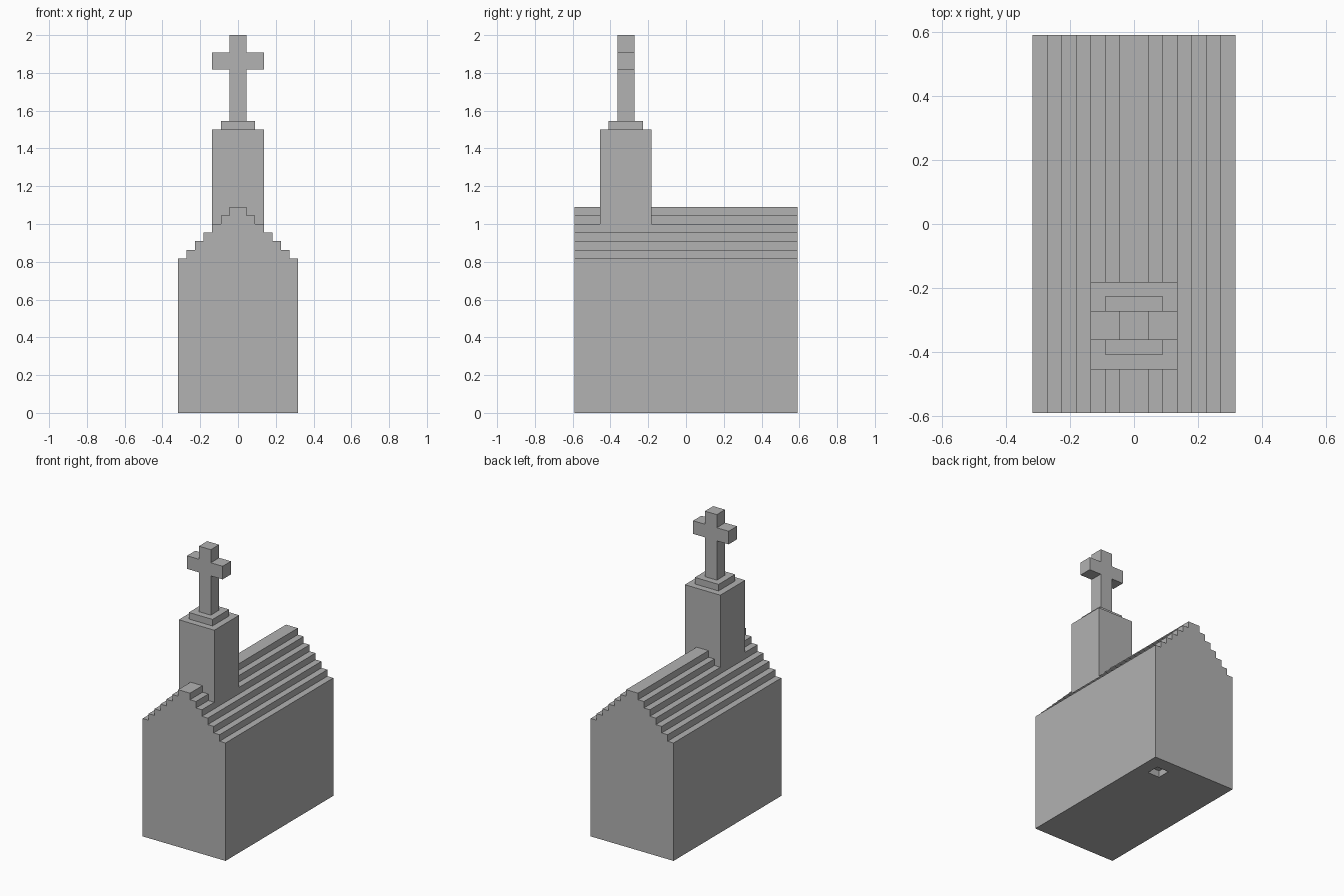
import bpy
import bmesh

cube = bpy.data.objects.get("Cube")
if cube:
    bpy.data.objects.remove(cube, do_unlink=True)

U = 2 / 44  # one block of the stepped grid

stone = bpy.data.materials.new("grey_stone")
stone.use_nodes = True
GREY = (0.445, 0.445, 0.445, 1)
stone.diffuse_color = GREY
stone.node_tree.nodes["Principled BSDF"].inputs["Base Color"].default_value = GREY


def extrude_profile(name, profile, y0, y1):
    """Extrude an (x, z) outline, given in blocks, from y0 to y1."""
    bm = bmesh.new()
    face = bm.faces.new([bm.verts.new((x * U, y0 * U, z * U)) for x, z in profile])
    moved = bmesh.ops.extrude_face_region(bm, geom=[face])["geom"]
    verts = [v for v in moved if isinstance(v, bmesh.types.BMVert)]
    bmesh.ops.translate(bm, verts=verts, vec=(0, (y1 - y0) * U, 0))
    bmesh.ops.recalc_face_normals(bm, faces=bm.faces)
    mesh = bpy.data.meshes.new(name)
    bm.to_mesh(mesh)
    bm.free()
    mesh.materials.append(stone)
    obj = bpy.data.objects.new(name, mesh)
    bpy.context.collection.objects.link(obj)
    return obj


def mirrored(half):
    """Close a right-hand outline with its mirror image."""
    return half + [(-x, z) for x, z in reversed(half)]


def block(name, x0, x1, y0, y1, z0, z1):
    return extrude_profile(name, [(x0, z0), (x1, z0), (x1, z1), (x0, z1)], y0, y1)


# Hall with stepped gable roof
half = [(7, 0)]
for step in range(7):
    half += [(7 - step, 18 + step)]
    if step < 6:
        half += [(6 - step, 18 + step)]
hall = extrude_profile("hall", mirrored(half), -13, 13)

# Shallow square socket under the floor
socket = block("socket_cutter", 3, 5, 9, 11, -1, 1)
socket.hide_render = True
cut = hall.modifiers.new("socket", "BOOLEAN")
cut.operation = "DIFFERENCE"
cut.solver = "EXACT"
cut.object = socket
bpy.context.view_layer.objects.active = hall
bpy.ops.object.modifier_apply(modifier=cut.name)
bpy.data.objects.remove(socket, do_unlink=True)

# Tower and its cap
block("tower", -3, 3, -10, -4, 22, 33)
block("tower_cap", -2, 2, -9, -5, 33, 34)

# Cross
cross = [(1, 34), (1, 40), (3, 40), (3, 42), (1, 42), (1, 44)]
extrude_profile("cross", mirrored(cross), -8, -6)
